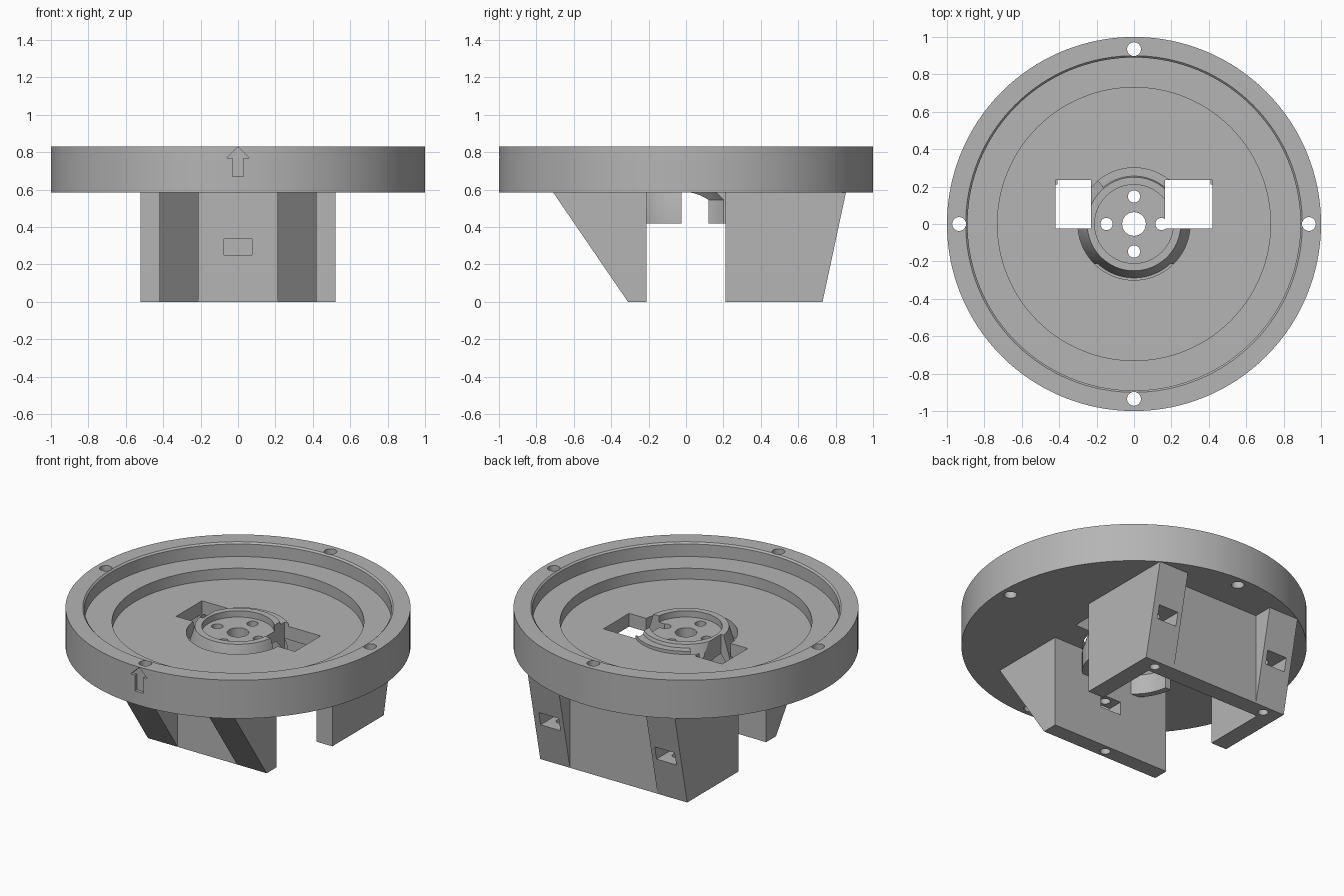
import bpy, bmesh, math
from mathutils import Vector, Matrix

if "Cube" in bpy.data.objects:
    bpy.data.objects.remove(bpy.data.objects["Cube"], do_unlink=True)

grey = bpy.data.materials.new("mid_grey")
grey.use_nodes = True
grey.diffuse_color = (0.46, 0.46, 0.46, 1)
grey.node_tree.nodes["Principled BSDF"].inputs["Base Color"].default_value = (0.46, 0.46, 0.46, 1)

BASE = 0.585    # underside of the disc
FLOOR = 0.67    # dish floor
TOP = 0.83      # rim


def finish(bm, name):
    bmesh.ops.remove_doubles(bm, verts=bm.verts, dist=0.0001)
    bmesh.ops.recalc_face_normals(bm, faces=bm.faces)
    mesh = bpy.data.meshes.new(name)
    bm.to_mesh(mesh)
    bm.free()
    mesh.materials.append(grey)
    ob = bpy.data.objects.new(name, mesh)
    bpy.context.collection.objects.link(ob)
    return ob


def lathe(name, profile, start=0, sweep=360, steps=128):
    """Spin a closed (radius, z) outline about the z axis."""
    bm = bmesh.new()
    turn = Matrix.Rotation(math.radians(start), 3, 'Z')
    face = bm.faces.new([bm.verts.new(turn @ Vector((r, 0, z))) for r, z in profile])
    geom = [face] + face.edges[:] + face.verts[:]
    full = sweep == 360
    if full:
        edges = face.edges[:]
        bmesh.ops.delete(bm, geom=[face], context='FACES_ONLY')
        geom = edges + bm.verts[:]
    else:
        bmesh.ops.duplicate(bm, geom=[face])
    bmesh.ops.spin(bm, geom=geom, axis=(0, 0, 1), cent=(0, 0, 0),
                   angle=math.radians(sweep), steps=steps)
    return finish(bm, name)


def prism(name, points, axis, low, high):
    """Extrude an outline along x (points are y, z) or along y (points are x, z)."""
    bm = bmesh.new()
    def place(p, d):
        return (d, p[0], p[1]) if axis == 'X' else (p[0], d, p[1])
    ends = [[bm.verts.new(place(p, d)) for p in points] for d in (low, high)]
    for ring in ends:
        bm.faces.new(ring)
    n = len(points)
    for i in range(n):
        j = (i + 1) % n
        bm.faces.new((ends[0][i], ends[0][j], ends[1][j], ends[1][i]))
    return finish(bm, name)


def box(name, x, y, z):
    return prism(name, [(x[0], z[0]), (x[1], z[0]), (x[1], z[1]), (x[0], z[1])], 'Y', *y)


def pin(x, y, r, low, high):
    bm = bmesh.new()
    bmesh.ops.create_cone(bm, cap_ends=True, segments=32, radius1=r, radius2=r,
                          depth=high - low,
                          matrix=Matrix.Translation((x, y, (low + high) / 2)))
    return finish(bm, "pin_cutter")


def boolean(target, tools, operation='DIFFERENCE'):
    bpy.context.view_layer.objects.active = target
    for tool in tools:
        mod = target.modifiers.new("bool", 'BOOLEAN')
        mod.operation = operation
        mod.solver = 'EXACT'
        mod.object = tool
        bpy.ops.object.modifier_apply(modifier=mod.name)
        bpy.data.objects.remove(tool, do_unlink=True)


def smooth(ob):
    bpy.ops.object.select_all(action='DESELECT')
    ob.select_set(True)
    bpy.context.view_layer.objects.active = ob
    bpy.ops.object.shade_smooth_by_angle(angle=math.radians(25))


def slots():
    y, z = (-0.025, 0.235), (0.35, 0.9)
    return [box("slot_cutter", (-0.42, -0.23), y, z),
            box("slot_cutter", (0.165, 0.42), y, z)]


def around(radius, r):
    return [pin(radius * x, radius * y, r, 0.5, 0.95)
            for x, y in ((1, 0), (0, 1), (-1, 0), (0, -1))]


# Stepped dish with rim holes and an engraved arrow
dish = lathe("dish", [(0.30, BASE), (1, BASE), (1, TOP), (0.90, TOP), (0.89, 0.82),
                      (0.89, 0.74), (0.73, 0.74), (0.73, FLOOR), (0.30, FLOOR)])
arrow = prism("arrow_cutter", [(-0.03, 0.67), (0.03, 0.67), (0.03, 0.77), (0.06, 0.77),
                               (0, 0.828), (-0.06, 0.77), (-0.03, 0.77)], 'Y', -1.05, -0.98)
boolean(dish, slots() + around(0.935, 0.037) + [arrow])
smooth(dish)

# Flared hub with a skirt hanging below the dish
hub = lathe("hub", [(0.063, 0.60), (0.22, 0.60), (0.26, 0.545), (0.26, 0.42), (0.30, 0.42),
                    (0.30, 0.545), (0.25, 0.71), (0.21, 0.71), (0.21, FLOOR), (0.063, FLOOR)])
boolean(hub, slots() + around(0.147, 0.033))
smooth(hub)

# Web joining the back of the hub to the dish
web = lathe("hub_web", [(0.24, 0.587), (0.303, 0.587), (0.303, 0.69), (0.24, 0.69)],
            start=50, sweep=80, steps=28)
boolean(web, slots())
smooth(web)

# Front bracket: thin wall, two sloping gussets, nut slot and screw hole
front = box("front_bracket", (-0.42, 0.42), (-0.31, -0.21), (0, BASE))
wedge = [(-0.71, BASE), (-0.31, 0), (-0.21, 0), (-0.21, BASE)]
boolean(front, [prism("gusset", wedge, 'X', a, a + 0.21) for a in (-0.42, 0.21)], 'UNION')
boolean(front, [box("nut_cutter", (-0.075, 0.075), (-0.4, -0.1), (0.25, 0.335)),
                pin(0, -0.26, 0.03, -0.1, 0.45)])
smooth(front)

# Back bracket: U-shaped wall, flared gussets, nut slots and screw holes
back = box("back_bracket", (-0.52, 0.52), (0.21, 0.73), (0, BASE))
flare = [(0.65, 0), (0.73, 0), (0.855, BASE), (0.65, BASE)]
boolean(back, [prism("gusset", flare, 'X', a, a + 0.21) for a in (-0.52, 0.31)], 'UNION')
boolean(back, [box("bay_cutter", (-0.41, 0.41), (0.1, 0.62), (-0.1, 0.7))])
for side in (-1, 1):
    cx = 0.41 * side
    boolean(back, [box("nut_cutter", (cx - 0.07, cx + 0.07), (0.61, 0.95), (0.25, 0.335)),
                   pin(cx, 0.675, 0.03, -0.1, 0.45)])
smooth(back)
